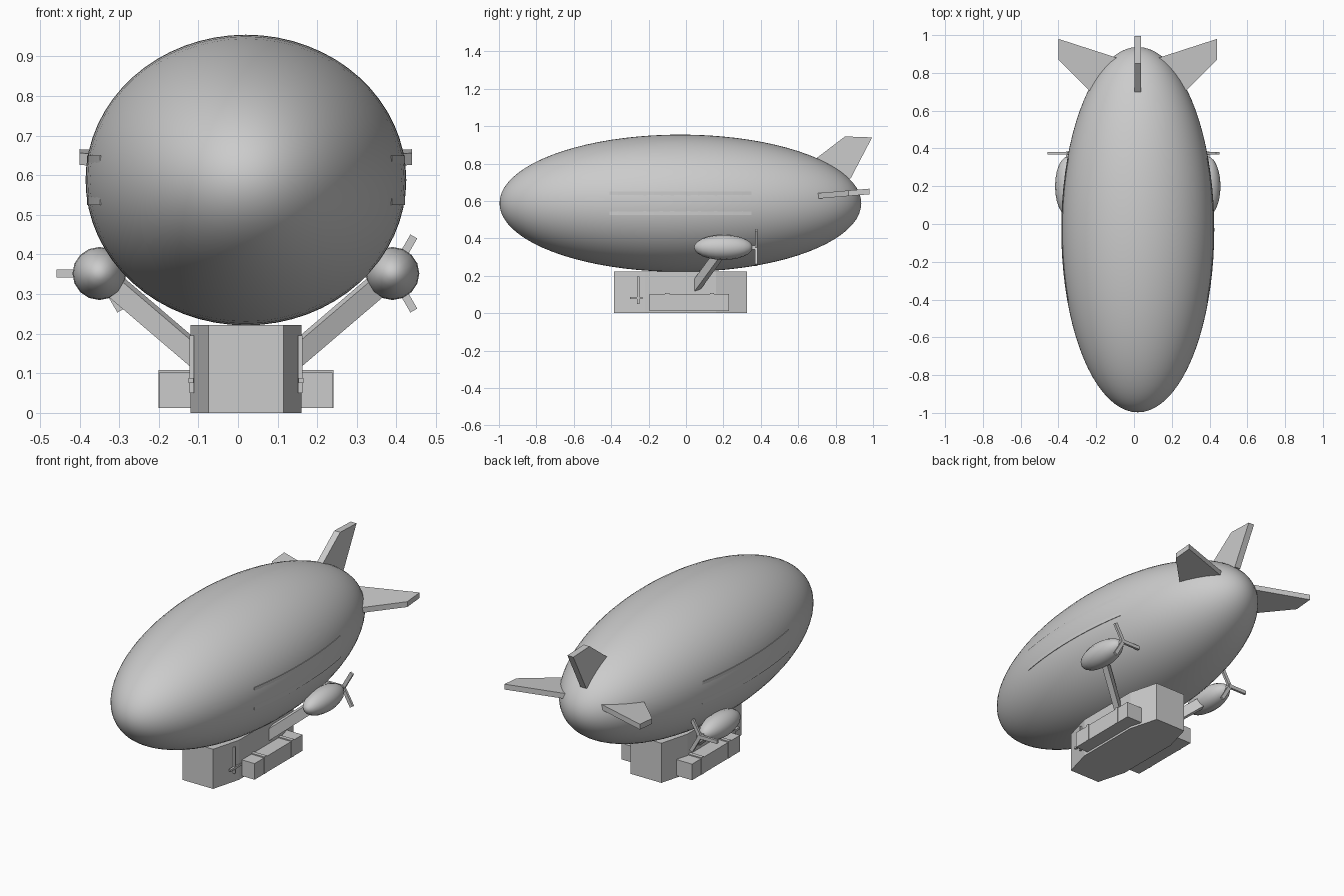
import bpy, bmesh, math
from mathutils import Vector, Matrix

CX = 0.02                                  # centre plane of the airship
HULL_C = Vector((CX, -0.03, 0.588))
HULL_R = Vector((0.405, 0.967, 0.367))

if "Cube" in bpy.data.objects:
    bpy.data.objects.remove(bpy.data.objects["Cube"], do_unlink=True)

grey = bpy.data.materials.new("light grey")
grey.use_nodes = True
grey.diffuse_color = (0.6, 0.6, 0.6, 1)
grey.node_tree.nodes["Principled BSDF"].inputs["Base Color"].default_value = (0.6, 0.6, 0.6, 1)


def finish(bm, name, smooth=False):
    bmesh.ops.recalc_face_normals(bm, faces=bm.faces)
    mesh = bpy.data.meshes.new(name)
    for f in bm.faces:
        f.smooth = smooth
    bm.to_mesh(mesh)
    bm.free()
    mesh.materials.append(grey)
    ob = bpy.data.objects.new(name, mesh)
    bpy.context.collection.objects.link(ob)
    return ob


def box(name, center, size, rot=None):
    bm = bmesh.new()
    m = Matrix.Translation(center) @ (rot or Matrix()) @ Matrix.Diagonal((*size, 1))
    bmesh.ops.create_cube(bm, size=1, matrix=m)
    return finish(bm, name)


def ellipsoid(name, center, radii, segments, rings):
    # poles run along the length
    bm = bmesh.new()
    m = (Matrix.Translation(center) @ Matrix.Diagonal((*radii, 1))
         @ Matrix.Rotation(math.pi / 2, 4, 'X'))
    bmesh.ops.create_uvsphere(bm, u_segments=segments, v_segments=rings, radius=1, matrix=m)
    return finish(bm, name, True)


def prism(name, points, offset):
    # extrude a closed outline along an offset
    bm = bmesh.new()
    face = bm.faces.new([bm.verts.new(p) for p in points])
    ext = bmesh.ops.extrude_face_region(bm, geom=[face])
    bmesh.ops.translate(bm, vec=offset,
                        verts=[v for v in ext["geom"] if isinstance(v, bmesh.types.BMVert)])
    return finish(bm, name)


def beam(name, a, b, width, depth):
    a, b = Vector(a), Vector(b)
    rot = (b - a).to_track_quat('Z', 'Y').to_matrix().to_4x4()
    return box(name, (a + b) / 2, (width, depth, (b - a).length), rot)


def hull_x(y, z):
    # half width of the envelope at a given station
    return HULL_R.x * math.sqrt(1 - ((y - HULL_C.y) / HULL_R.y) ** 2
                                - ((z - HULL_C.z) / HULL_R.z) ** 2)


def side_panel(name, s):
    # flat-sided strip whose upper and lower edges emerge from the envelope
    bm = bmesh.new()
    rows = []
    for i in range(17):
        y = -0.41 + 0.76 * i / 16
        out = hull_x(y, 0.647) + 0.002
        rows.append([bm.verts.new((CX + s * x, y, z)) for x, z in
                     ((out - 0.03, 0.525), (out, 0.525), (out, 0.65), (out - 0.03, 0.65))])
    for a, b in zip(rows, rows[1:]):
        for j in range(4):
            k = (j + 1) % 4
            bm.faces.new((a[j], a[k], b[k], b[j]))
    bm.faces.new(rows[0])
    bm.faces.new(rows[-1])
    finish(bm, name)


# Envelope
ellipsoid("envelope", HULL_C, HULL_R, 64, 40)

# Gondola with gently bulging sides
half = [(0.095, -0.385), (0.14, -0.22), (0.14, 0.16), (0.095, 0.325)]
outline = [(CX + x, y, 0) for x, y in half] + [(CX - x, y, 0) for x, y in reversed(half)]
prism("gondola", outline, (0, 0, 0.222))

# Upright tail fin
fin = [(0.66, 0.8), (0.85, 0.945), (0.995, 0.94), (0.88, 0.72), (0.75, 0.7)]
prism("upper_fin", [(CX - 0.018, y, z) for y, z in fin], (0.036, 0, 0))

for s, side in ((1, "left"), (-1, "right")):
    # Horizontal tail fin, slightly pitched
    plan = [(0.10, 0.6), (0.23, 0.68), (0.42, 0.87), (0.42, 0.98), (0.08, 0.87)]
    prism(side + "_fin", [(CX + s * x, y, 0.612 + 0.085 * (y - 0.7)) for x, y in plan],
          (0, 0, 0.03))
    side_panel(side + "_side_panel", s)

    # Cargo pod with two straps
    box(side + "_cargo_pod", (CX + s * 0.17, 0.018, 0.057), (0.098, 0.425, 0.09))
    for n, y in enumerate((-0.10, 0.14)):
        box(f"{side}_pod_strap_{n + 1}", (CX + s * 0.171, y, 0.06), (0.1, 0.022, 0.096))

    # Railing post with cross bar
    box(side + "_post", (CX + s * 0.137, -0.255, 0.123), (0.012, 0.012, 0.146))
    box(side + "_cross_bar", (CX + s * 0.139, -0.25, 0.082), (0.012, 0.1, 0.012))

    # Engine strut and nacelle
    beam(side + "_strut", (CX + s * 0.12, 0.05, 0.14), (CX + s * 0.36, 0.2, 0.345), 0.03, 0.055)
    hub = Vector((CX + s * 0.37, 0.2, 0.352))
    ellipsoid(side + "_engine", hub, (0.068, 0.157, 0.067), 16, 12)

    # Propeller
    hub.y = 0.375
    box(side + "_propeller_hub", hub - Vector((0, 0.012, 0)), (0.02, 0.04, 0.02))
    for n in range(3):
        a = math.pi + n * math.tau / 3
        tip = hub + Vector((math.cos(a), 0, math.sin(a))) * 0.108
        box(f"{side}_blade_{n + 1}", (hub + tip) / 2, (0.108, 0.013, 0.02),
            Matrix.Rotation(-a, 4, 'Y'))
